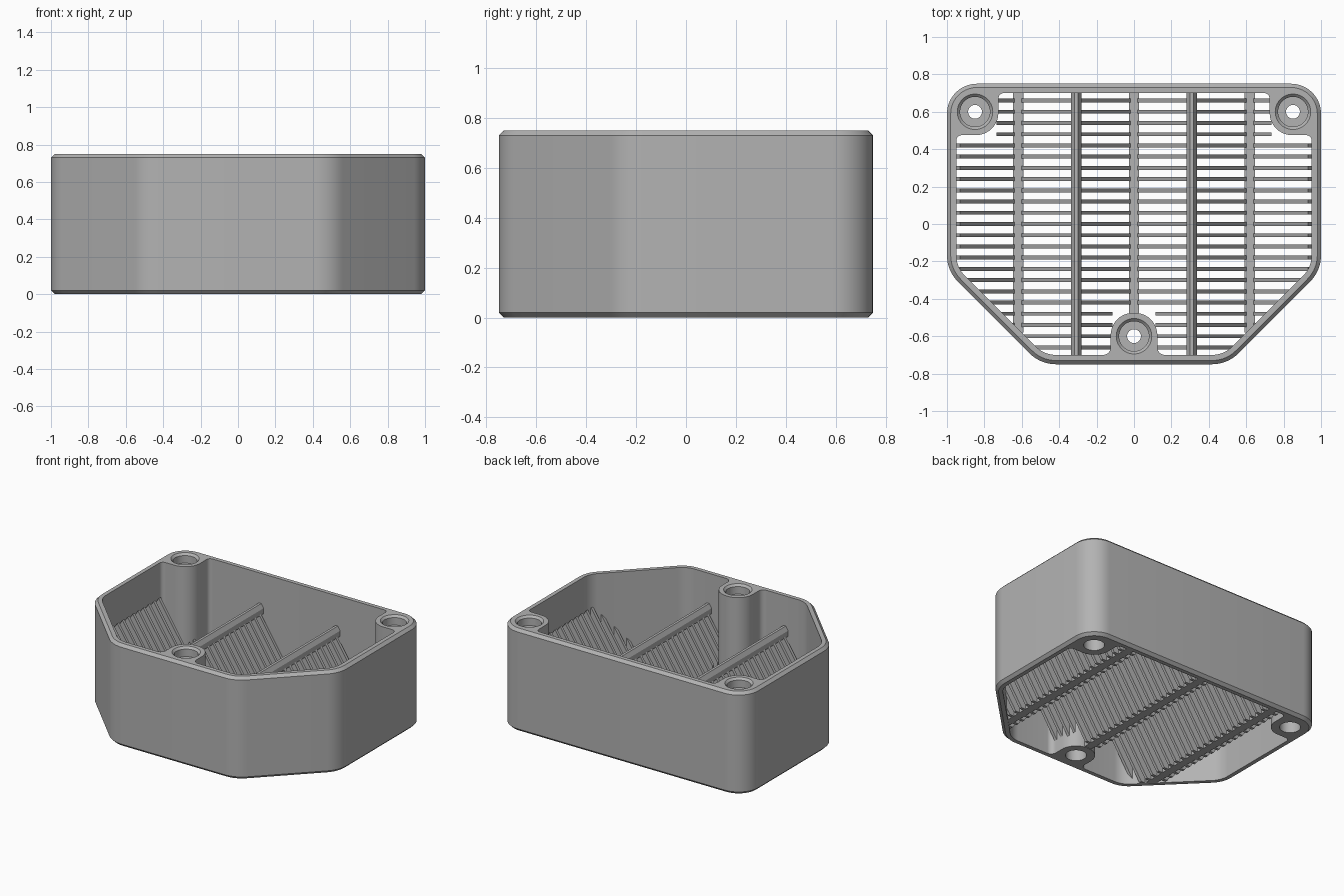
import bpy, bmesh, math
from mathutils import Vector

if "Cube" in bpy.data.objects:
    bpy.data.objects.remove(bpy.data.objects["Cube"], do_unlink=True)

grey = bpy.data.materials.new("light_grey")
grey.use_nodes = True
grey.diffuse_color = (0.45, 0.45, 0.45, 1)
grey.node_tree.nodes["Principled BSDF"].inputs["Base Color"].default_value = grey.diffuse_color

HEIGHT, WALL = 0.75, 0.05
PERIOD, PEAK, VALLEY, DEPTH = 0.31, 0.51, 0.035, 0.13
SLOPE = (PEAK - VALLEY) / PERIOD
BOSSES = [(-0.85, 0.6), (0.85, 0.6), (0, -0.6)]


def rounded(corners, steps=10):
    """Round each (x, y, radius) corner of an outline with an arc."""
    out = []
    for i, (x, y, r) in enumerate(corners):
        p = Vector((x, y))
        a = (Vector(corners[i - 1][:2]) - p).normalized()
        b = (Vector(corners[(i + 1) % len(corners)][:2]) - p).normalized()
        half = a.angle(b) / 2
        centre = p + (a + b).normalized() * r / math.sin(half)
        start = p + a * r / math.tan(half) - centre
        end = p + b * r / math.tan(half) - centre
        turn = start.angle_signed(end)
        for s in range(steps + 1):
            t = -turn * s / steps
            c, n = math.cos(t), math.sin(t)
            out.append(centre + Vector((start.x * c - start.y * n, start.x * n + start.y * c)))
    return out


def mirrored(half):
    return half + [(-x, y, r) for x, y, r in reversed(half)]


def loft(bm, rings):
    """Skin closed rings of 3D points and cap both ends."""
    loops = [[bm.verts.new(p) for p in ring] for ring in rings]
    n = len(loops[0])
    for lo, hi in zip(loops, loops[1:]):
        for i in range(n):
            bm.faces.new((lo[i], lo[(i + 1) % n], hi[(i + 1) % n], hi[i]))
    bm.faces.new(loops[0][::-1])
    bm.faces.new(loops[-1])


def finish(name, bm):
    bmesh.ops.recalc_face_normals(bm, faces=bm.faces)
    mesh = bpy.data.meshes.new(name)
    bm.to_mesh(mesh)
    bm.free()
    mesh.materials.append(grey)
    ob = bpy.data.objects.new(name, mesh)
    bpy.context.collection.objects.link(ob)
    return ob


def cut(target, cutter):
    cutter.hide_render = True
    mod = target.modifiers.new("cut", "BOOLEAN")
    mod.operation, mod.solver, mod.object = "DIFFERENCE", "EXACT", cutter
    bpy.context.view_layer.objects.active = target
    bpy.ops.object.modifier_apply(modifier=mod.name)
    bpy.data.objects.remove(cutter, do_unlink=True)


# Housing with chamfered top and bottom edges
def outer(inset):
    k = inset * math.tan(math.pi / 8)
    return rounded(mirrored([(0.5 - k, inset - 0.75, 0.2 - inset),
                             (1 - inset, k - 0.25, 0.2 - inset),
                             (1 - inset, 0.75 - inset, 0.16 - inset)]))


bm = bmesh.new()
loft(bm, [[(p.x, p.y, z) for p in outer(i)] for i, z in
          ((0.02, 0), (0, 0.02), (0, HEIGHT - 0.02), (0.02, HEIGHT))])
housing = finish("housing", bm)

# Open cavity that leaves three screw bosses standing
cavity = rounded(mirrored([(0.125, -0.475, 0.12), (0.125, -0.7, 0.04), (0.48, -0.7, 0.15),
                           (0.95, -0.23, 0.15), (0.95, 0.475, 0.03),
                           (0.725, 0.475, 0.12), (0.725, 0.7, 0.03)]))
bm = bmesh.new()
loft(bm, [[(p.x, p.y, z) for p in cavity] for z in (-0.1, HEIGHT + 0.1)])
cut(housing, finish("cavity_cutter", bm))

# Stepped screw holes
STEPS = [(0.07, -0.1), (0.07, 0.4), (0.037, 0.4), (0.037, 0.68),
         (0.08, 0.68), (0.08, 0.735), (0.095, HEIGHT), (0.095, HEIGHT + 0.1)]
for cx, cy in BOSSES:
    bm = bmesh.new()
    loft(bm, [[(cx + r * math.cos(a), cy + r * math.sin(a), z)
               for a in (math.tau * i / 32 for i in range(32))] for r, z in STEPS])
    cut(housing, finish("hole_cutter", bm))

bpy.ops.object.select_all(action="DESELECT")
housing.select_set(True)
bpy.context.view_layer.objects.active = housing
bpy.ops.object.shade_smooth_by_angle(angle=math.radians(25))


# Zigzag slats, cut flat at the base
def slat(bm, y, a, b, thick=0.021):
    def top(x):
        u = abs(x) % (2 * PERIOD)
        return VALLEY + SLOPE * min(u, 2 * PERIOD - u)
    foot = (DEPTH - VALLEY) / SLOPE
    knots = [k * PERIOD + d for k in range(-4, 5)
             for d in ((-foot, 0, foot) if k % 2 == 0 else (0,))]
    xs = [a] + [x for x in knots if a + 0.001 < x < b - 0.001] + [b]
    ring = [(x, top(x)) for x in xs]
    ring += [(x, max(0.004, top(x) - DEPTH)) for x in reversed(xs)]
    loft(bm, [[(x, y + s * thick / 2, z) for x, z in ring] for s in (-1, 1)])


bm = bmesh.new()
for row in range(-11, 12):
    y = row * 0.06
    reach = min(0.96, 1.2 + y)
    if y > 0.46:
        reach = 0.735
    if y < -0.46:
        slat(bm, y, 0.115, reach)
        slat(bm, y, -reach, -0.115)
    else:
        slat(bm, y, -reach, reach)
finish("zigzag_slats", bm)


# Bars running front to back along the valleys and ridges
def bar(name, x, y0, profile):
    bm = bmesh.new()
    loft(bm, [[(x + px, y, pz) for px, pz in profile] for y in (y0, 0.71)])
    finish(name, bm)


w = 0.028
flat = [(-w, 0.004), (w, 0.004), (w, 0.065), (-w, 0.065)]
ridge = [(-w, PEAK - 0.05), (w, PEAK - 0.05), (w, PEAK - 0.01),
         (w / 3, PEAK + 0.02), (-w / 3, PEAK + 0.02), (-w, PEAK - 0.01)]
bar("middle_valley_bar", 0, -0.485, flat)
for side, s in (("left", 1), ("right", -1)):
    bar(side + "_valley_bar", s * 2 * PERIOD, -0.58, flat)
    bar(side + "_ridge_bar", s * PERIOD, -0.71, ridge)
